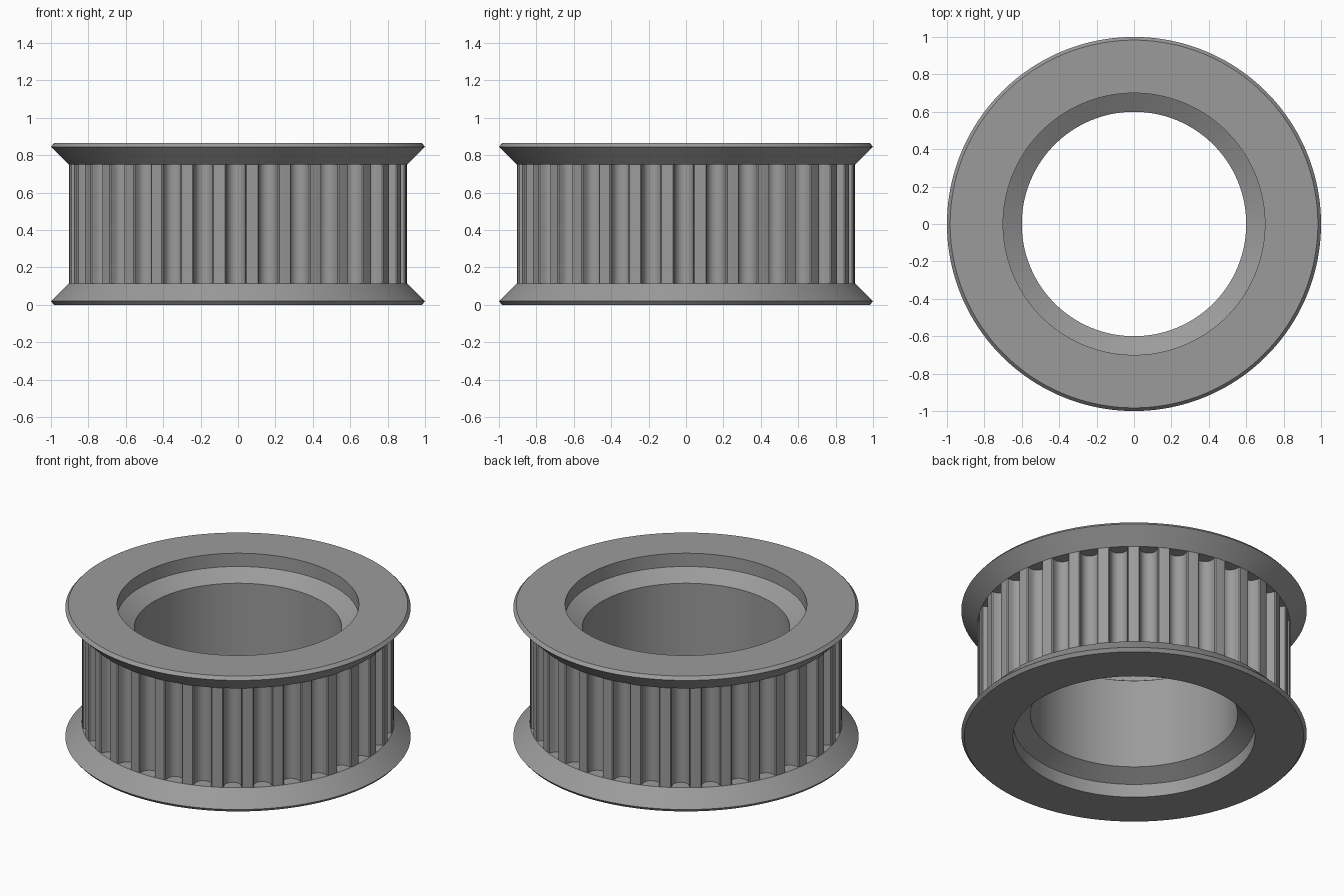
import bpy, bmesh, math

if "Cube" in bpy.data.objects:
    bpy.data.objects.remove(bpy.data.objects["Cube"])

H = 0.865          # total height
TEETH = 32
R_TOOTH = 0.905    # tooth tip radius
FLOOR = 0.115      # thickness of each flange at the teeth
SEG = 160

metal = bpy.data.materials.new("grey metal")
metal.diffuse_color = (0.33, 0.33, 0.33, 1)
metal.use_nodes = True
metal.node_tree.nodes["Principled BSDF"].inputs["Base Color"].default_value = metal.diffuse_color


def make_object(name, bm, angle):
    mesh = bpy.data.meshes.new(name)
    bm.to_mesh(mesh)
    bm.free()
    mesh.materials.append(metal)
    obj = bpy.data.objects.new(name, mesh)
    bpy.context.collection.objects.link(obj)
    bpy.ops.object.select_all(action='DESELECT')
    obj.select_set(True)
    bpy.context.view_layer.objects.active = obj
    bpy.ops.object.shade_smooth_by_angle(angle=math.radians(angle))
    return obj


def lathe(name, profile):
    """Revolve (radius, z) points listed bottom to top along the outside."""
    bm = bmesh.new()
    rings = []
    for r, z in profile:
        rings.append([bm.verts.new((r * math.cos(2 * math.pi * i / SEG),
                                    r * math.sin(2 * math.pi * i / SEG), z))
                      for i in range(SEG)])
    for a, b in zip(rings, rings[1:]):
        for i in range(SEG):
            j = (i + 1) % SEG
            bm.faces.new((a[i], a[j], b[j], b[i]))
    return make_object(name, bm, 15)


# Flanges: recessed flat face, thin bevelled rim and sloped belt guide
lower = [(0.60, 0.145), (0.70, 0.085), (0.70, 0), (0.983, 0),
         (1.0, 0.02), (R_TOOTH, FLOOR), (0.82, FLOOR)]
lathe("lower_flange", lower)
lathe("upper_flange", [(r, H - z) for r, z in reversed(lower)])

# Bore: inward facing tube
lathe("bore", [(0.60, H - 0.145), (0.60, 0.145)])

# Toothed band: round grooves with softened lips, repeated around the axis
groove = [(-0.058, R_TOOTH - 0.002), (-0.052, R_TOOTH - 0.008)]
for k in range(13):
    a = math.pi + math.pi * k / 12
    groove.append((0.049 * math.cos(a), 0.879 + 0.049 * math.sin(a)))
groove += [(0.052, R_TOOTH - 0.008), (0.058, R_TOOTH - 0.002)]

outline = []
pitch = 2 * math.pi / TEETH
for t in range(TEETH):
    centre = t * pitch - math.radians(0.75)
    for s, r in groove:
        a = centre + math.atan2(s, r)
        outline.append((math.hypot(s, r), a))
    edge = math.atan2(0.058, R_TOOTH)
    for f in (0.1, 0.5, 0.9):      # tooth tip follows the outer circle
        outline.append((R_TOOTH, centre + edge + f * (pitch - 2 * edge)))

bm = bmesh.new()
rings = [[bm.verts.new((r * math.cos(a), r * math.sin(a), z)) for r, a in outline]
         for z in (FLOOR, H - FLOOR)]
n = len(outline)
for i in range(n):
    j = (i + 1) % n
    bm.faces.new((rings[0][i], rings[0][j], rings[1][j], rings[1][i]))
make_object("toothed_band", bm, 35)
